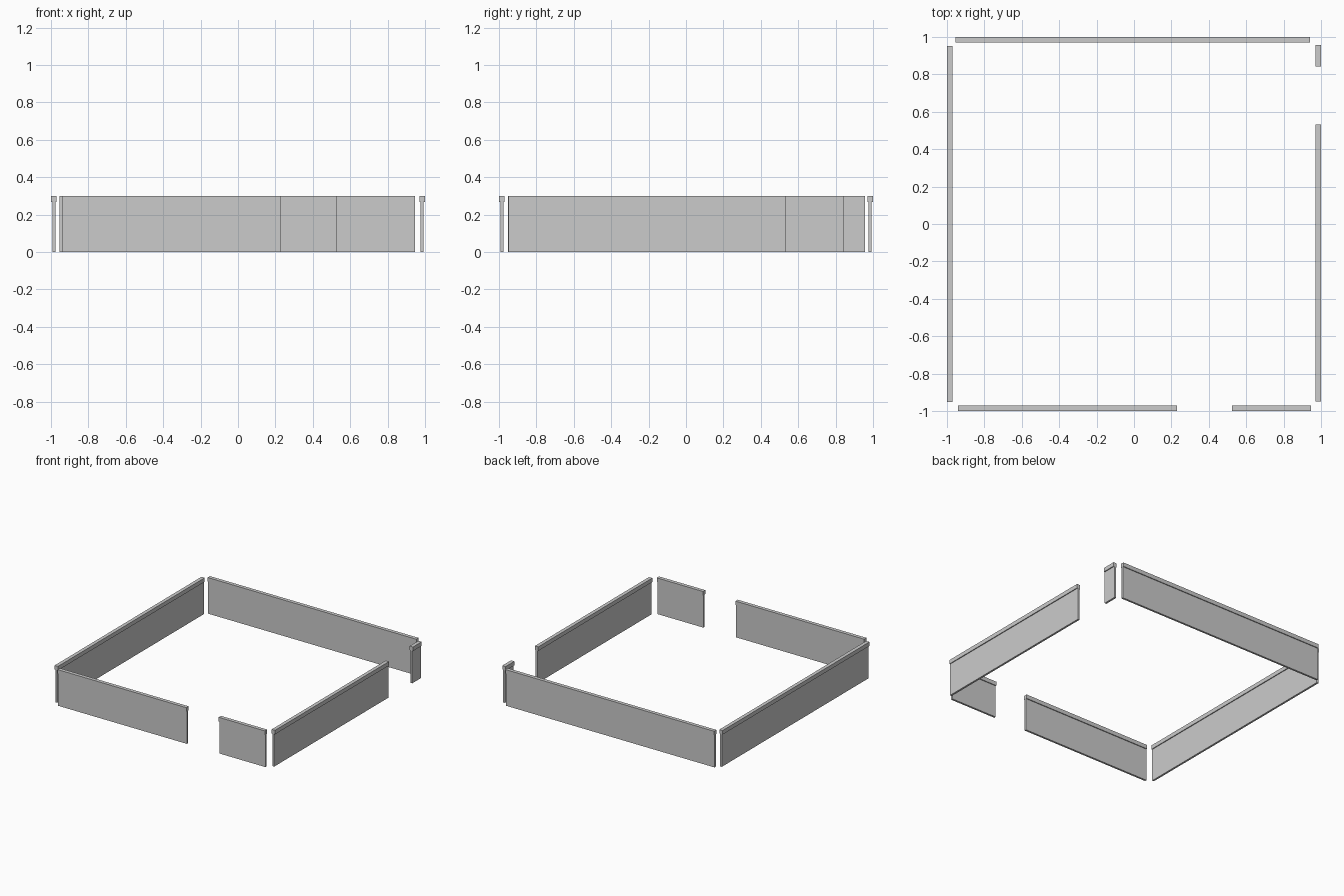
import bpy
import bmesh

cube = bpy.data.objects.get("Cube")
if cube:
    bpy.data.objects.remove(cube, do_unlink=True)

HEIGHT = 0.30
CAP_BASE = 0.267
CAP_HALF = 0.015
PANEL_HALF = 0.008
LINE = 0.985  # distance of every wall's centre line from the middle

grey = bpy.data.materials.new("plain grey")
grey.use_nodes = True
colour = (0.6, 0.6, 0.6, 1)
grey.diffuse_color = colour
grey.node_tree.nodes["Principled BSDF"].inputs["Base Color"].default_value = colour


def wall(name, along_x, offset, start, end):
    """Extrude a T-shaped section (thin panel, wider cap) along one side."""
    half = [(PANEL_HALF, 0), (PANEL_HALF, CAP_BASE),
            (CAP_HALF, CAP_BASE), (CAP_HALF, HEIGHT)]
    section = half + [(-w, z) for w, z in reversed(half)]
    bm = bmesh.new()
    rings = []
    for s in (start, end):
        rings.append([bm.verts.new((s, offset + w, z) if along_x else (offset + w, s, z))
                      for w, z in section])
    for ring in rings:
        bm.faces.new([ring[i] for i in (0, 1, 6, 7)])
        bm.faces.new([ring[i] for i in (1, 2, 3, 4, 5, 6)])
    count = len(section)
    for i in range(count):
        j = (i + 1) % count
        bm.faces.new((rings[0][i], rings[0][j], rings[1][j], rings[1][i]))
    bmesh.ops.recalc_face_normals(bm, faces=bm.faces)
    mesh = bpy.data.meshes.new(name)
    bm.to_mesh(mesh)
    bm.free()
    mesh.materials.append(grey)
    bpy.context.collection.objects.link(bpy.data.objects.new(name, mesh))


# Front and back walls, with a doorway in the front
wall("front_wall_long", True, -LINE, -0.94, 0.23)
wall("front_wall_short", True, -LINE, 0.525, 0.945)
wall("back_wall", True, LINE, -0.955, 0.942)

# Side walls, with a doorway in the left one
wall("right_wall", False, -LINE, -0.953, 0.953)
wall("left_wall_long", False, LINE, -0.948, 0.533)
wall("left_wall_short", False, LINE, 0.843, 0.956)
